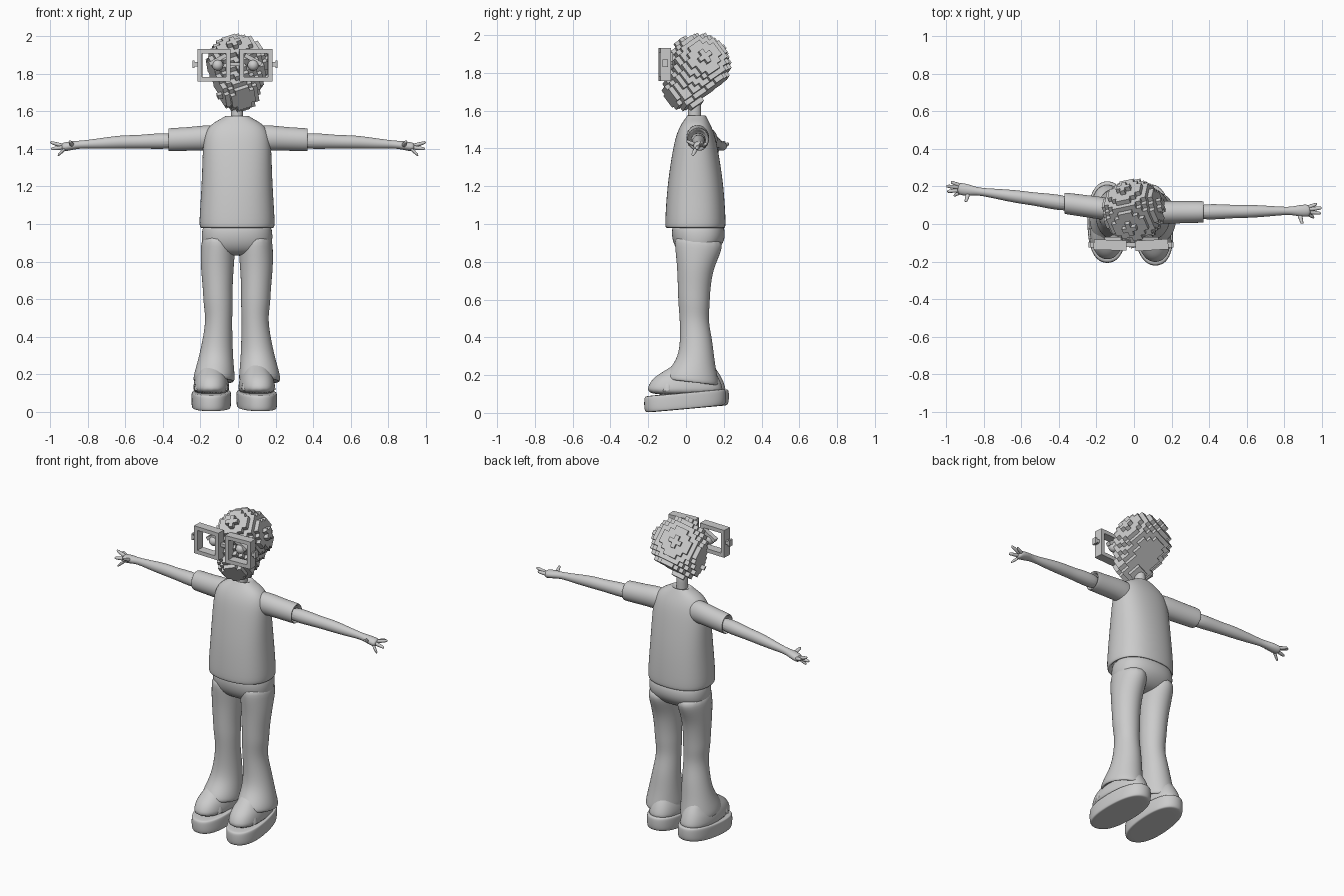
import bpy, bmesh, math
from math import sin, cos, pi
from mathutils import Vector, Matrix

cube = bpy.data.objects.get("Cube")
if cube:
    bpy.data.objects.remove(cube, do_unlink=True)

GREY = (0.6, 0.6, 0.6, 1)
clay = bpy.data.materials.new("clay_grey")
clay.use_nodes = True
clay.diffuse_color = GREY
clay.node_tree.nodes["Principled BSDF"].inputs["Base Color"].default_value = GREY


def finish(name, bm, smooth=False, levels=0):
    bmesh.ops.recalc_face_normals(bm, faces=bm.faces)
    for face in bm.faces:
        face.smooth = smooth
    mesh = bpy.data.meshes.new(name)
    bm.to_mesh(mesh)
    bm.free()
    mesh.materials.append(clay)
    obj = bpy.data.objects.new(name, mesh)
    bpy.context.collection.objects.link(obj)
    if levels:
        sub = obj.modifiers.new("Smooth", "SUBSURF")
        sub.levels = sub.render_levels = levels
    return obj


def loft(name, rings, axis="z", flip=1, slope=0, power=1, count=16, levels=2):
    """Skin rings (centre xyz, two radii) that lie across an axis."""
    bm = bmesh.new()
    loops = []
    for x, y, z, ra, rb in rings:
        loop = []
        for i in range(count):
            a = 2 * pi * i / count
            u = ra * math.copysign(abs(cos(a)) ** power, cos(a))
            v = rb * math.copysign(abs(sin(a)) ** power, sin(a))
            d = {"x": (0, u, v), "y": (u, 0, v), "z": (u, v, 0)}[axis]
            p = Vector((x, y, z)) + Vector(d)
            p.z += slope * p.y
            p.x *= flip
            loop.append(bm.verts.new(p))
        loops.append(loop)
    for low, high in zip(loops, loops[1:]):
        for i in range(count):
            j = (i + 1) % count
            bm.faces.new((low[i], low[j], high[j], high[i]))
    bm.faces.new(loops[0])
    bm.faces.new(loops[-1])
    return finish(name, bm, True, levels)


def boxes(name, parts, centre=(0, 0, 0), turn=0):
    """Join boxes (centre, size) into one flat-faced object."""
    bm = bmesh.new()
    for place, size in parts:
        bmesh.ops.create_cube(bm, size=1, matrix=Matrix.Translation(place) @ Matrix.Diagonal((*size, 1)))
    obj = finish(name, bm)
    obj.location = centre
    obj.rotation_euler.z = turn
    return obj


# Head: a block-built egg with a jaw, its grid turned off the main axes
ax = Vector((.93, .2, .3)).normalized()
ay = Vector((-.4, .75, .5))
ay = (ay - ay.dot(ax) * ax).normalized()
grid = Matrix((ax, ay, ax.cross(ay))).transposed()
skull, jaw = Vector((-.003, .068, 1.84)), Vector((0, -.005, 1.715))
CELL, SPAN = .026, 10


def in_head(p):
    line = jaw - skull
    t = min(max((p - skull).dot(line) / line.length_squared, 0), 1)
    return (p - skull - line * t).length < .16 - .052 * t


filled = set()
for i in range(-SPAN, SPAN):
    for j in range(-SPAN, SPAN):
        for k in range(-SPAN, SPAN):
            if in_head(skull + grid @ Vector((i, j, k)) * CELL):
                filled.add((i, j, k))
bm = bmesh.new()
for cell in filled:
    for axis in range(3):
        for side in (-1, 1):
            near = list(cell)
            near[axis] += side
            if tuple(near) in filled:
                continue
            corners = []
            for u, v in ((-1, -1), (1, -1), (1, 1), (-1, 1)):
                q = Vector(cell)
                q[axis] += side / 2
                q[(axis + 1) % 3] += u * side / 2
                q[(axis + 2) % 3] += v / 2
                corners.append(bm.verts.new(skull + grid @ q * CELL))
            bm.faces.new(corners)
bmesh.ops.remove_doubles(bm, verts=bm.verts, dist=.001)
finish("block_head", bm)

# Glasses with square frames, bridge and hinges
W, BAR, DEEP = .175, .024, .055
edge = (W - BAR) / 2
for side, x in (("right", -.127), ("left", .095)):
    boxes(side + "_glasses_frame",
          [((0, 0, s * edge), (W, DEEP, BAR)) for s in (-1, 1)] +
          [((s * edge, 0, 0), (BAR, DEEP, W - BAR)) for s in (-1, 1)],
          (x, -.112, 1.845), .06 if x > 0 else -.03)
    out = math.copysign(1, x)
    boxes(side + "_hinge", [((out * .1, 0, 0), (.03, .03, .022)), ((out * .11, 0, 0), (.012, .03, .04))],
          (x, -.11, 1.85))
    # Eyeball with a blocky lid
    bm = bmesh.new()
    bmesh.ops.create_uvsphere(bm, u_segments=16, v_segments=10, radius=.03,
                              matrix=Matrix.Translation((x * .85, -.088, 1.845)))
    finish(side + "_eye", bm, True)
    lid = boxes(side + "_eyelid", [((0, 0, 0), (.1, .03, .022))], (x * .85, -.085, 1.875))
    lid.rotation_euler.y = .5 * out
boxes("glasses_bridge", [((-.015, -.11, 1.85), (.07, .025, .02))])

# Neck
loft("neck", [(-.005, .045, z, .033, .036) for z in (1.5, 1.55, 1.6, 1.66)])

# Shirt body, hollow at the hem and rolled at the collar
loft("shirt", [
    (-.005, .05, 1.02, .17, .13), (-.005, .05, .985, .185, .145), (-.005, .05, .975, .2, .16),
    (-.005, .05, 1.0, .207, .165), (-.005, .05, 1.2, .192, .153), (-.005, .05, 1.38, .187, .125),
    (-.005, .05, 1.48, .18, .103), (-.005, .052, 1.535, .14, .075), (-.005, .055, 1.565, .075, .055),
    (-.005, .055, 1.58, .06, .047), (-.005, .055, 1.56, .045, .038)], power=.85)

# Arms, sleeves and hands; the two arms sweep back by different amounts
for side, flip, sweep in (("left", 1, .012), ("right", -1, .137)):
    def along(x, z, ra, rb):
        return (x, .06 + sweep * x, z, ra, rb)

    loft(side + "_sleeve", [
        along(.06, 1.45, .055, .07), along(.16, 1.46, .063, .07), along(.25, 1.453, .06, .064),
        along(.36, 1.449, .059, .063), along(.373, 1.448, .057, .061), along(.37, 1.446, .048, .052),
        along(.33, 1.446, .04, .04)], "x", flip)
    loft(side + "_arm", [
        along(.32, 1.442, .042, .044), along(.45, 1.441, .042, .042), along(.53, 1.437, .035, .036),
        along(.62, 1.437, .036, .037), along(.74, 1.428, .027, .028), along(.83, 1.424, .019, .02),
        along(.88, 1.418, .032, .024), along(.925, 1.41, .034, .025), along(.94, 1.41, .025, .02)], "x", flip)
    base = .06 + sweep * .93
    # Four spread fingers
    for n, (dy, tip, tipz) in enumerate(((-.03, .96, 1.365), (-.012, .995, 1.4), (.012, 1.0, 1.435), (.03, .975, 1.425))):
        loft(f"{side}_finger_{n + 1}", [
            (.91 + (tip - .91) * t, base + dy * (.4 + t * .8), 1.41 + (tipz - 1.41) * t, r, r)
            for t, r in ((0, .013), (.5, .012), (.9, .01), (1, .006))], "x", flip, count=8, levels=1)
    loft(side + "_thumb", [
        (.88 + .015 * t, base - .015 - .055 * t, 1.415 + .025 * t, r, r)
        for t, r in ((0, .016), (.5, .012), (.9, .01), (1, .006))], "y", flip, count=8, levels=1)

# Trousers: hips, then two flared legs
loft("trouser_hips", [
    (-.005, .062, 1.02, .17, .125), (-.005, .065, .97, .192, .145), (-.005, .067, .91, .193, .142),
    (-.005, .06, .86, .18, .11), (-.005, .055, .83, .12, .06)], power=.85)
for side, flip, shift in (("left", 1, -.006), ("right", -1, .006)):
    leg = [(.1, .07, .95, .088, .13), (.1, .065, .88, .094, .128), (.105, .048, .78, .09, .097),
           (.102, .042, .66, .08, .087), (.1, .042, .58, .08, .085), (.095, .042, .5, .071, .077),
           (.102, .055, .4, .08, .087), (.112, .056, .29, .094, .097), (.12, .035, .21, .11, .135),
           (.122, .03, .17, .114, .148), (.122, .03, .16, .1, .13), (.12, .03, .2, .08, .1)]
    loft(side + "_trouser_leg", [(x + shift, y, z, a, b) for x, y, z, a, b in leg], flip=flip, slope=-.12)

# Shoes: tilted thick sole, rounded upper, strap over the instep
for side, x, y, turn in (("left", .1, -.005, -.1), ("right", -.142, .01, 0)):
    sole = loft("%s_shoe_sole" % side, [
        (0, 0, z, .108 * k, .222 * k) for z, k in ((.021, .9), (.022, .97), (.045, 1), (.09, 1), (.106, .98), (.108, .9))],
        slope=.09, power=.85)
    upper = loft("%s_shoe_upper" % side, [
        (0, 0, .09, .098, .208), (0, 0, .14, .098, .203), (0, .005, .185, .088, .178),
        (0, .02, .215, .07, .145), (0, .04, .26, .055, .09), (0, .045, .28, .045, .07)], power=.85)
    bm = bmesh.new()
    loops = []
    for i in range(13):
        a = pi * i / 12
        out = [bm.verts.new((cos(a) * r * .95, yy, .12 + sin(a) * (r - .005) + .25 * (yy + .1)))
               for yy, r in ((-.13, .07), (-.125, .09), (-.085, .1), (-.08, .08))]
        loops.append(out)
    for one, two in zip(loops, loops[1:]):
        for i in range(4):
            j = (i + 1) % 4
            bm.faces.new((one[i], one[j], two[j], two[i]))
    strap = finish("%s_shoe_strap" % side, bm, True, 1)
    for part in (sole, upper, strap):
        part.location = (x, y, 0)
        part.rotation_euler.z = -turn
